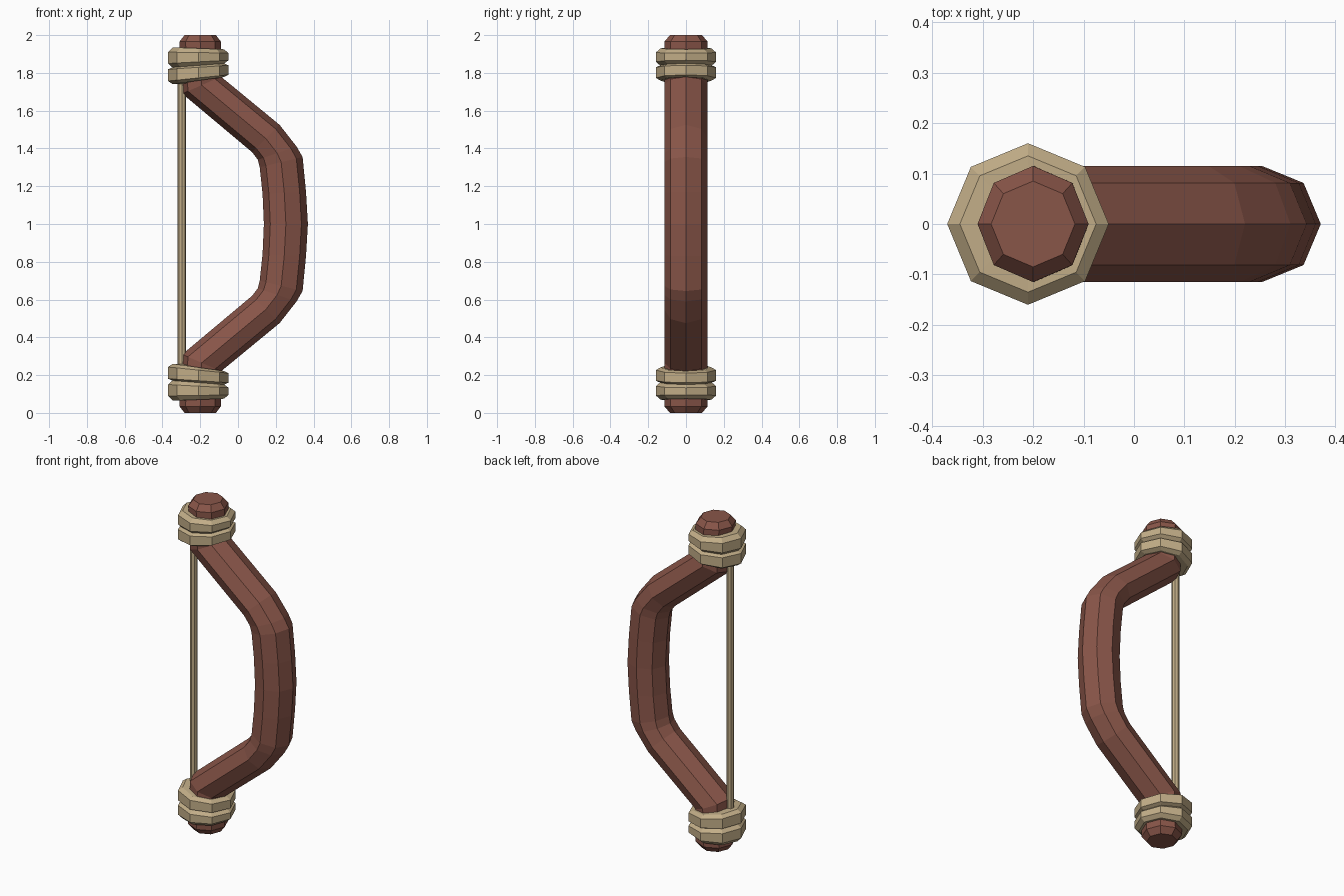
import bpy, bmesh, math
from mathutils import Vector

if "Cube" in bpy.data.objects:
    bpy.data.objects.remove(bpy.data.objects["Cube"])


def material(name, rgb):
    m = bpy.data.materials.new(name)
    m.diffuse_color = (*rgb, 1)
    m.use_nodes = True
    m.node_tree.nodes["Principled BSDF"].inputs["Base Color"].default_value = m.diffuse_color
    return m


WOOD = material("red_brown_wood", (0.25, 0.092, 0.066))
CORD = material("tan_cord", (0.54, 0.42, 0.245))
SIDES = 8


def loft(name, rings, mat):
    """Skin a list of rings of points, capping both ends."""
    bm = bmesh.new()
    vs = [[bm.verts.new(p) for p in ring] for ring in rings]
    for a, b in zip(vs, vs[1:]):
        for i in range(SIDES):
            j = (i + 1) % SIDES
            bm.faces.new((a[i], a[j], b[j], b[i]))
    bm.faces.new(vs[0])
    bm.faces.new(vs[-1])
    bmesh.ops.recalc_face_normals(bm, faces=bm.faces)
    mesh = bpy.data.meshes.new(name)
    bm.to_mesh(mesh)
    bm.free()
    mesh.materials.append(mat)
    ob = bpy.data.objects.new(name, mesh)
    bpy.context.collection.objects.link(ob)
    return ob


ANGLES = [2 * math.pi * i / SIDES for i in range(SIDES)]


def ring(inner, outer, ry):
    """Octagon across the bow from its inner to its outer edge in xz."""
    a, b = Vector((inner[0], 0, inner[1])), Vector((outer[0], 0, outer[1]))
    c, h = (a + b) / 2, (b - a) / 2
    return [c + h * math.cos(t) + Vector((0, ry * math.sin(t), 0)) for t in ANGLES]


# Bow limb: lower half stations (inner xz, outer xz, y radius), mirrored in z
half = [
    ((-0.283, 0), (-0.117, 0), 0.085),
    ((-0.31, 0.035), (-0.09, 0.035), 0.115),
    ((-0.295, 0.31), (-0.09, 0.22), 0.115),
    ((0.075, 0.62), (0.22, 0.475), 0.115),
    ((0.105, 0.66), (0.31, 0.59), 0.115),
    ((0.115, 0.70), (0.342, 0.645), 0.115),
    ((0.13, 0.84), (0.36, 0.83), 0.115),
]
upper = [((a[0], 2 - a[1]), (b[0], 2 - b[1]), r) for a, b, r in reversed(half)]
stations = half + [((0.137, 1), (0.37, 1), 0.115)] + upper
loft("bow_limb", [ring(*s) for s in stations], WOOD)

# Cord wraps: two slanted coils (radius, z at left, z at right)
profile = [
    (0.09, 1.935, 1.925), (0.135, 1.935, 1.925), (0.16, 1.91, 1.905),
    (0.16, 1.85, 1.867), (0.137, 1.829, 1.85), (0.16, 1.819, 1.84),
    (0.16, 1.757, 1.79), (0.135, 1.74, 1.778), (0.09, 1.74, 1.778),
]


def wrap(name, flip):
    rings = []
    for r, zl, zr in profile:
        pts = []
        for t in ANGLES:
            z = zl + (zr - zl) * (1 + math.cos(t)) / 2
            pts.append((-0.21 + r * math.cos(t), r * math.sin(t), 2 - z if flip else z))
        rings.append(pts)
    loft(name, rings, CORD)


wrap("upper_wrap", False)
wrap("lower_wrap", True)

# Bow string
loft("bow_string", [ring((-0.319, z), (-0.275, z), 0.022) for z in (0.2, 1.8)], CORD)
